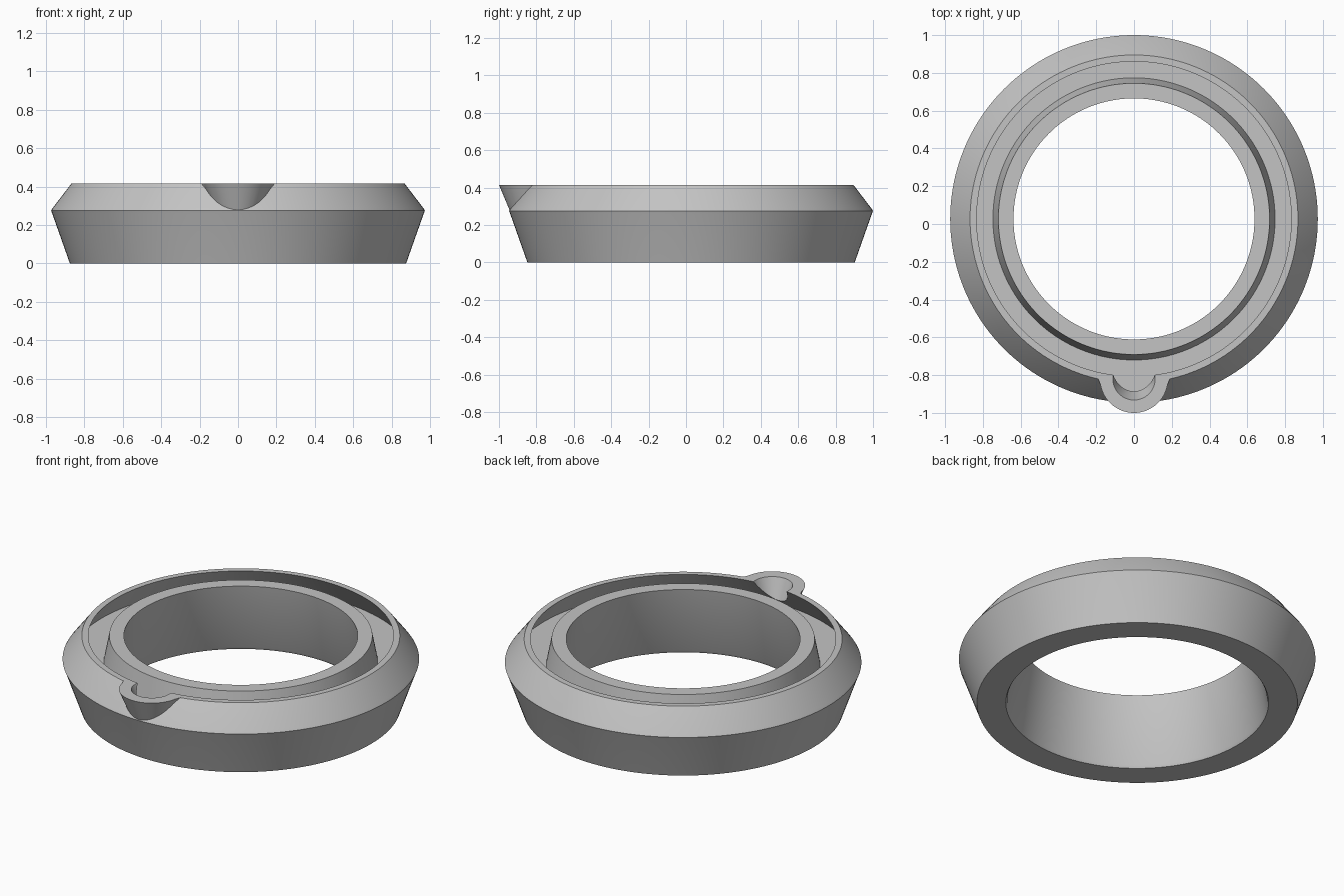
import bpy
import bmesh
import math

cube = bpy.data.objects.get("Cube")
if cube:
    bpy.data.objects.remove(cube, do_unlink=True)

SEGMENTS = 160
RING_Y = 0.027      # centre of the ring
SPOUT_Y = -0.82     # centre of the pouring spout

grey = bpy.data.materials.new("plain grey")
grey.use_nodes = True
grey.diffuse_color = (0.55, 0.55, 0.55, 1)
grey.node_tree.nodes["Principled BSDF"].inputs["Base Color"].default_value = grey.diffuse_color


def build(name, loops, closed, capped):
    """Skin a list of closed vertex loops; join last to first, or cap the ends."""
    bm = bmesh.new()
    rows = [[bm.verts.new(p) for p in loop] for loop in loops]
    pairs = list(zip(rows, rows[1:]))
    if closed:
        pairs.append((rows[-1], rows[0]))
    for a, b in pairs:
        for i in range(len(a)):
            j = (i + 1) % len(a)
            bm.faces.new((a[i], a[j], b[j], b[i]))
    if capped:
        bm.faces.new(rows[0])
        bm.faces.new(rows[-1])
    bmesh.ops.recalc_face_normals(bm, faces=bm.faces)
    mesh = bpy.data.meshes.new(name)
    bm.to_mesh(mesh)
    bm.free()
    mesh.materials.append(grey)
    obj = bpy.data.objects.new(name, mesh)
    bpy.context.collection.objects.link(obj)
    return obj


def circle(r, z, y, n=SEGMENTS):
    turn = [2 * math.pi * i / n for i in range(n)]
    return [(r * math.cos(t), y + r * math.sin(t), z) for t in turn]


def revolve(name, profile):
    return build(name, [circle(r, z, RING_Y) for r, z in profile], True, False)


# Ring body: flared outside with a soft ridge, tapered centre hole
ring = revolve("ring_tray", [
    (0.717, 0), (0.875, 0), (0.967, 0.26), (0.973, 0.275), (0.965, 0.288),
    (0.868, 0.415), (0.638, 0.415), (0.709, 0.015)])

# Spout: tapered outline with small flares where it joins the rim
arc = [math.radians(a) for a in range(-170, -9, 5)]
outline = [(-0.15, 0.07), (-0.215, 0.02), (-0.19, 0)]
outline += [(0.18 * math.cos(t), 0.18 * math.sin(t)) for t in arc]
outline += [(0.19, 0), (0.215, 0.02), (0.15, 0.07)]


def spout_loop(scale, z):
    return [(x * scale, SPOUT_Y + y * scale, z) for x, y in outline]


spout = build("spout_shape", [spout_loop(0.5, 0.2), spout_loop(1, 0.415)], False, True)

# Cutters: undercut channel around the ring and the hollow of the spout
channel = revolve("channel_cutter", [
    (0.747, 0.265), (0.935, 0.265), (0.833, 0.415), (0.833, 0.5),
    (0.718, 0.5), (0.718, 0.415)])
hollow = build("spout_cutter", [
    circle(0.053, 0.266, SPOUT_Y, 64), circle(0.112, 0.415, SPOUT_Y, 64),
    circle(0.112, 0.5, SPOUT_Y, 64)], False, True)

for helper, operation in ((spout, 'UNION'), (channel, 'DIFFERENCE'), (hollow, 'DIFFERENCE')):
    mod = ring.modifiers.new(helper.name, 'BOOLEAN')
    mod.object = helper
    mod.operation = operation
    mod.solver = 'EXACT'

# Apply the cuts and remove the helpers
bpy.context.view_layer.update()
graph = bpy.context.evaluated_depsgraph_get()
result = bpy.data.meshes.new_from_object(ring.evaluated_get(graph))
ring.modifiers.clear()
ring.data = result
for helper in (spout, channel, hollow):
    bpy.data.objects.remove(helper, do_unlink=True)

bpy.ops.object.select_all(action='DESELECT')
ring.select_set(True)
bpy.context.view_layer.objects.active = ring
bpy.ops.object.shade_smooth_by_angle(angle=math.radians(30))
